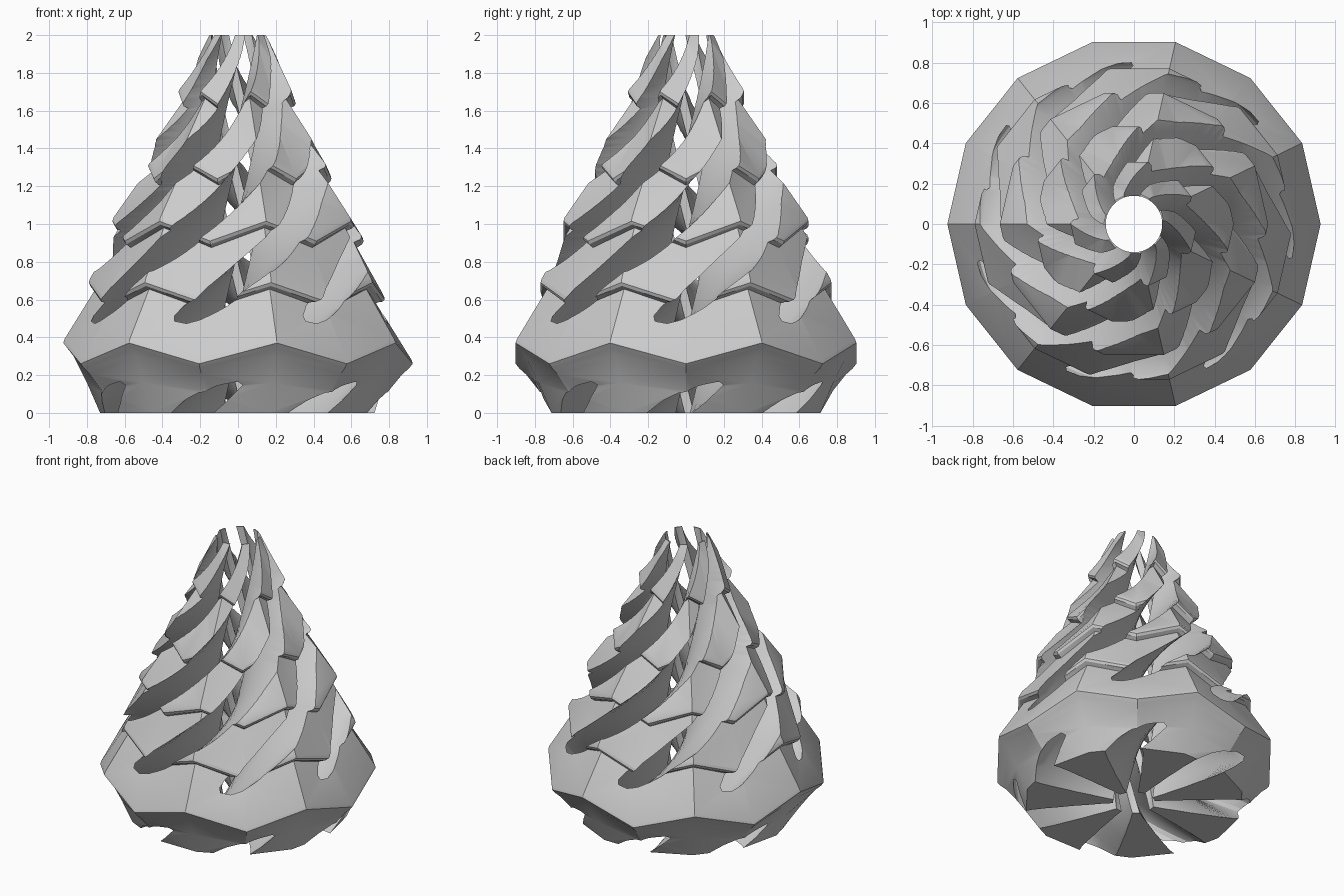
import bpy, bmesh
from math import sin, cos, radians, pi

cube = bpy.data.objects.get("Cube")
if cube:
    bpy.data.objects.remove(cube, do_unlink=True)

SIDES = 14      # faceted outline, alternate corners raised
SLOTS = 7       # spiral slots
TWIST = 102     # degrees per unit of height
START = -7      # slot angle at the base


def loft(name, rings):
    """Closed solid through a list of equal-length point rings."""
    bm = bmesh.new()
    loops = [[bm.verts.new(p) for p in ring] for ring in rings]
    n = len(loops[0])
    for a, b in zip(loops, loops[1:]):
        for i in range(n):
            j = (i + 1) % n
            bm.faces.new((a[i], a[j], b[j], b[i]))
    bm.faces.new(loops[0][::-1])
    bm.faces.new(loops[-1])
    bmesh.ops.triangulate(bm, faces=bm.faces[:])
    bmesh.ops.recalc_face_normals(bm, faces=bm.faces[:])
    mesh = bpy.data.meshes.new(name)
    bm.to_mesh(mesh)
    bm.free()
    obj = bpy.data.objects.new(name, mesh)
    bpy.context.collection.objects.link(obj)
    return obj


def zigzag_ring(r, low, high):
    return [(r * cos(2 * pi * i / SIDES), r * sin(2 * pi * i / SIDES),
             high if i % 2 else low) for i in range(SIDES)]


# Tiered body: radius, low corner height, high corner height
profile = [(.73, 0, 0), (.80, .12, .16), (.87, .205, .30), (.905, .235, .345)]
tiers = [(.925, .26, .37), (.79, .58, .69), (.665, .91, 1.015),
         (.495, 1.24, 1.35), (.315, 1.61, 1.70)]
for k, (r, low, high) in enumerate(tiers):
    if k:   # tucked-in groove under each lip
        profile.append((r - .035, low - .035, high - .035))
        profile.append((r - .008, low - .018, high - .018))
    profile.append((r, low, high))
    profile.append((r - .006, low + .02, high + .02))
profile.append((.15, 2, 2))
body = loft("spiral_tree", [zigzag_ring(*p) for p in profile])

# Central bore cutter
bore = loft("bore_cutter", [[(.14 * cos(2 * pi * i / 48), .14 * sin(2 * pi * i / 48), z)
                             for i in range(48)] for z in (-.1, 2.1)])

# Twisted slot cutters: radius and half angle of the cross-section
half = [(.08, 16), (.16, 15.5), (.3, 13), (.5, 11.5), (.68, 10.5),
        (.75, 9), (.785, 6.5), (.8, 3)]
section = half + [(r, -a) for r, a in reversed(half)]
cutters = [bore]
STEPS = 60
for s in range(SLOTS):
    rings = []
    for k in range(STEPS + 1):
        z = -.053 + 2.11 * k / STEPS
        turn = START + TWIST * z + 360 * s / SLOTS
        rings.append([(r * cos(radians(a + turn)), r * sin(radians(a + turn)), z)
                      for r, a in section])
    cutters.append(loft("slot_cutter", rings))

# Cut the body
bpy.ops.object.select_all(action='DESELECT')
bpy.context.view_layer.objects.active = body
body.select_set(True)
for cutter in cutters:
    cutter.hide_render = True
    mod = body.modifiers.new("cut", 'BOOLEAN')
    mod.operation = 'DIFFERENCE'
    mod.solver = 'EXACT'
    mod.object = cutter
    bpy.ops.object.modifier_apply(modifier=mod.name)
for cutter in cutters:
    bpy.data.objects.remove(cutter, do_unlink=True)

# Single plain colour
grey = bpy.data.materials.new("light_grey")
grey.use_nodes = True
colour = (.6, .6, .6, 1)
grey.diffuse_color = colour
grey.node_tree.nodes["Principled BSDF"].inputs["Base Color"].default_value = colour
body.data.materials.clear()
body.data.materials.append(grey)
bpy.ops.object.shade_smooth_by_angle(angle=radians(22))
